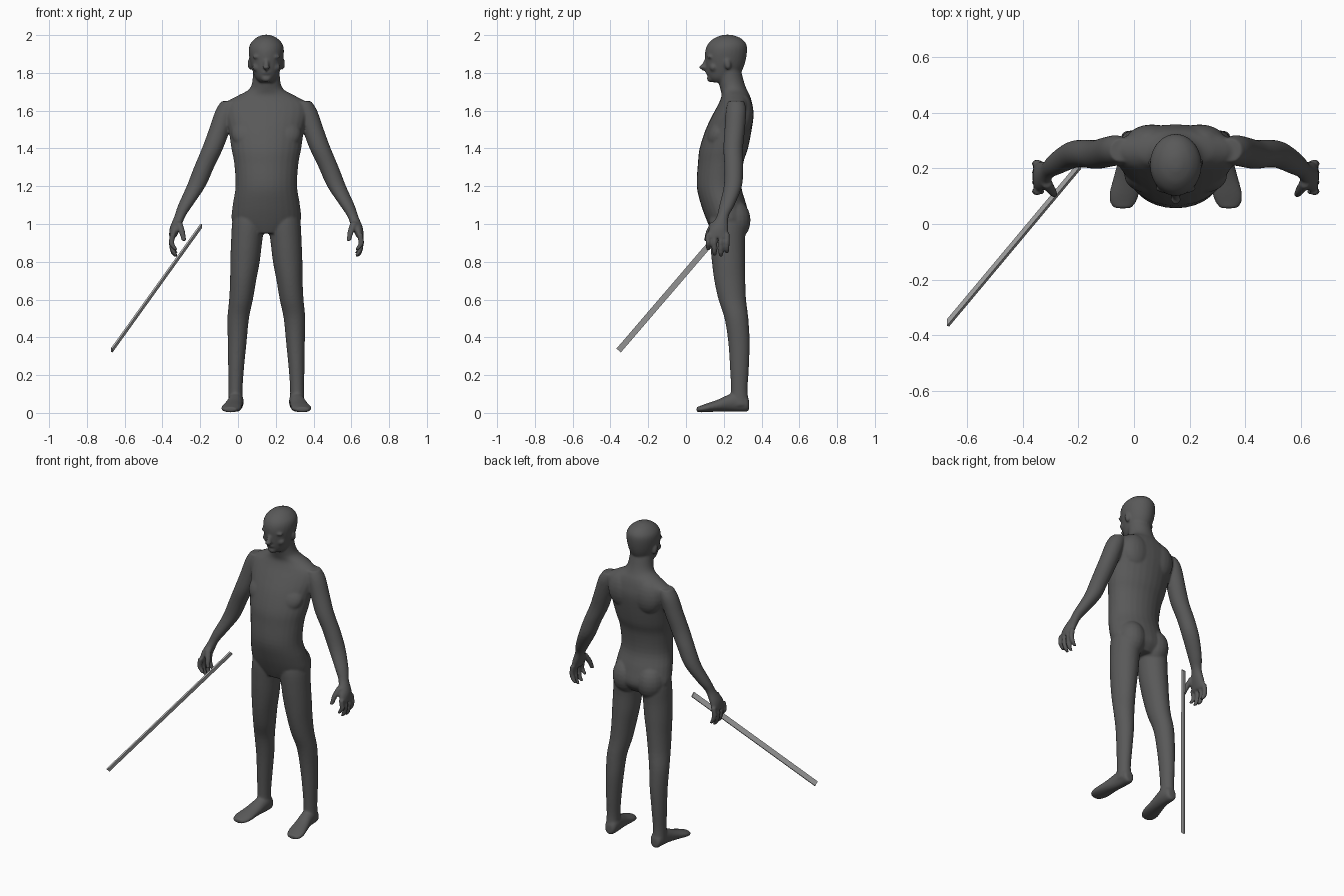
import bpy, bmesh, math
from mathutils import Matrix, Vector

if "Cube" in bpy.data.objects:
    bpy.data.objects.remove(bpy.data.objects["Cube"])

CENTRE = 0.15   # the figure stands beside the middle because of the staff
UNIT = 0.01     # measurements below are in hundredths
SIDES = 28
STEPS = 4       # rings between two given sections


def material(name, value):
    mat = bpy.data.materials.new(name)
    mat.use_nodes = True
    colour = (value, value, value, 1)
    mat.diffuse_color = colour
    mat.node_tree.nodes["Principled BSDF"].inputs["Base Color"].default_value = colour
    return mat


def add_object(name, bm, mat):
    bmesh.ops.recalc_face_normals(bm, faces=bm.faces)
    mesh = bpy.data.meshes.new(name)
    bm.to_mesh(mesh)
    bm.free()
    mesh.materials.append(mat)
    obj = bpy.data.objects.new(name, mesh)
    bpy.context.collection.objects.link(obj)
    return obj


def smooth_rows(rows):
    """Curve through the given sections so the skin has no creases."""
    pts = [Vector(row) for row in rows]
    pts = [pts[0]] + pts + [pts[-1]]
    out = []
    for p, q, r, s in zip(pts, pts[1:], pts[2:], pts[3:]):
        for k in range(STEPS):
            t = k / STEPS
            out.append(q + (r - p) * (t / 2) + (p * 2 - q * 5 + r * 4 - s) * (t * t / 2)
                       + ((q - r) * 3 + s - p) * (t ** 3 / 2))
    return out + [pts[-1]]


def loft(bm, rows, side=1, upright=True):
    """Closed skin over ellipses given as (x, y, z, half width, half depth)."""
    rings = []
    for x, y, z, a, b in smooth_rows(rows):
        ring = []
        for i in range(SIDES):
            t = math.tau * i / SIDES
            u, v = a * math.cos(t), b * math.sin(t)
            p = (x + u, y + v, z) if upright else (x + u, y, z + v)
            ring.append(bm.verts.new((CENTRE + side * p[0] * UNIT, p[1] * UNIT, p[2] * UNIT)))
        rings.append(ring)
    for low, high in zip(rings, rings[1:]):
        for i in range(SIDES):
            j = (i + 1) % SIDES
            bm.faces.new((low[i], low[j], high[j], high[i]))
    bm.faces.new(rings[0])
    bm.faces.new(rings[-1])


def blob(bm, centre, radii, side=1, tilt=0):
    """Ellipsoid for muscles and facial features."""
    x, y, z = centre
    place = Matrix.Translation((CENTRE + side * x * UNIT, y * UNIT, z * UNIT))
    place = place @ Matrix.Rotation(tilt, 4, 'X')
    place = place @ Matrix.Diagonal([r * UNIT for r in radii] + [1])
    bmesh.ops.create_uvsphere(bm, u_segments=20, v_segments=12, radius=1, matrix=place)


skin = material("dark grey", 0.1)
metal = material("light grey", 0.46)
bm = bmesh.new()

# Torso and neck
torso = [(22, 95, 11, 8), (22.5, 101, 18, 11.2), (20, 110, 17.8, 12),
         (17.5, 120, 16.3, 11.8), (18.3, 132, 17, 12), (20, 140, 18.5, 12.8),
         (22.6, 150, 20, 12.2), (25, 158, 22, 10.8), (26.2, 164, 21.5, 8.8),
         (26.3, 168, 15, 7.5), (25.3, 171, 9.5, 7), (24, 175, 7.5, 6.8),
         (22.5, 182, 7, 6.5)]
loft(bm, [(0, *row) for row in torso])

# Head
head = [(18, 175, 3.5, 4), (19, 177, 5.5, 7), (20, 180, 6.9, 9),
        (20.8, 185, 8.4, 10.4), (21.2, 191, 9.3, 11.1), (21.7, 195, 8.7, 10.3),
        (22, 198, 6.2, 7.6), (22, 199.5, 3.6, 4.4), (22, 200.2, 1.5, 2)]
loft(bm, [(0, *row) for row in head])
blob(bm, (0, 13.4, 177), (2.8, 2.4, 2))
blob(bm, (0, 11.9, 180.2), (2.6, 1.5, 1.2))
blob(bm, (0, 10.2, 184.5), (1.4, 1.6, 3.8), tilt=-0.35)
blob(bm, (0, 9, 183), (1.9, 2.1, 1.2))

leg = [(16.3, 28.5, 4, 4, 5), (16.3, 28.2, 12, 3.7, 4.4), (16, 28.3, 24, 4.2, 5),
       (15.4, 28, 38, 5, 5.7), (14.9, 26.7, 50, 5.7, 6.3), (13.4, 24.5, 60, 6.3, 7.3),
       (12.3, 23.2, 70, 6.9, 8.2), (11.3, 22.5, 80, 7.8, 8.8),
       (10.5, 22, 90, 8.2, 9.2), (9.4, 22, 102, 8.5, 9.6), (9, 21.5, 110, 6, 7)]
foot = [(16, 33.4, 4, 2.2, 2.6), (16, 32, 5, 3.5, 4.4), (16, 28, 6, 4, 5.4),
        (16.5, 23, 5.3, 4.2, 4.6), (17.5, 17, 3.9, 4.8, 3.2), (18.5, 11, 2.7, 5.4, 2.3),
        (19, 7.5, 2, 4.6, 1.7), (19, 5.6, 1.8, 3, 1.3)]
arm = [(19.5, 26.5, 165, 4.3, 4.3), (21.5, 26.5, 160, 5.4, 5.4), (24.8, 25.8, 150, 5.6, 5.4),
       (28.5, 25, 140, 5.6, 5.2), (33, 25.3, 130, 5.3, 5), (37.2, 24.8, 120, 5, 4.8),
       (42.8, 21.7, 110, 3.9, 4), (45.8, 19.4, 104, 2.9, 3.2),
       (48.2, 17.4, 98, 2.9, 5), (49.6, 16.8, 93, 1.9, 5.6)]

for side in (-1, 1):
    # Limbs, each foot lofted from heel to toe
    loft(bm, leg, side)
    loft(bm, foot, side, upright=False)
    loft(bm, arm, side)
    # Curled fingers and thumb
    for y, tip in ((11.7, 86), (15.1, 83.2), (18.5, 82.6), (21.7, 84.5)):
        loft(bm, [(49.5, y, 95, 1.5, 1.5), (50.2, y, 90, 1.5, 1.35),
                  (49.2, y, tip + 2, 1.4, 1.3), (47.7, y, tip, 1, 1)], side)
    loft(bm, [(46.5, 15, 101, 2, 2), (44.7, 12.2, 96, 1.7, 1.7),
              (43.6, 10.6, 91, 1.2, 1.2)], side)
    # Buttocks, chest, shoulder blades, brows, cheeks and ears
    blob(bm, (8.5, 25.3, 102), (8.5, 8.9, 11), side)
    blob(bm, (8.5, 17.2, 148), (10, 5.5, 9), side, tilt=-0.45)
    blob(bm, (8.5, 29.8, 158), (9.5, 6, 11), side)
    blob(bm, (3.8, 12.7, 188.5), (3.6, 1.6, 1.2), side)
    blob(bm, (4.6, 14.6, 183), (2.8, 2.2, 2.4), side)
    blob(bm, (8.5, 22, 184.8), (1.4, 1.8, 3.2), side, tilt=0.2)

# Fuse the parts into one smooth skin
body = add_object("body", bm, skin)
remesh = body.modifiers.new("fuse", 'REMESH')
remesh.mode = 'VOXEL'
remesh.voxel_size = 0.006
remesh.use_smooth_shade = True
soften = body.modifiers.new("soften", 'SMOOTH')
soften.factor = 0.5
soften.iterations = 8

# Flat staff held by the right hand, its broad sides facing sideways
grip, tip = Vector((-0.195, 0.21, 0.99)), Vector((-0.668, -0.355, 0.332))
along = (tip - grip).normalized()
wide = along.cross(Vector((1, 0, 0))).normalized()
frame = Matrix((wide, along.cross(wide), along)).transposed().to_4x4()
frame.translation = (grip + tip) / 2
bm = bmesh.new()
size = Matrix.Diagonal((0.031, 0.009, (tip - grip).length, 1))
bmesh.ops.create_cube(bm, size=1, matrix=frame @ size)
add_object("staff", bm, metal)
